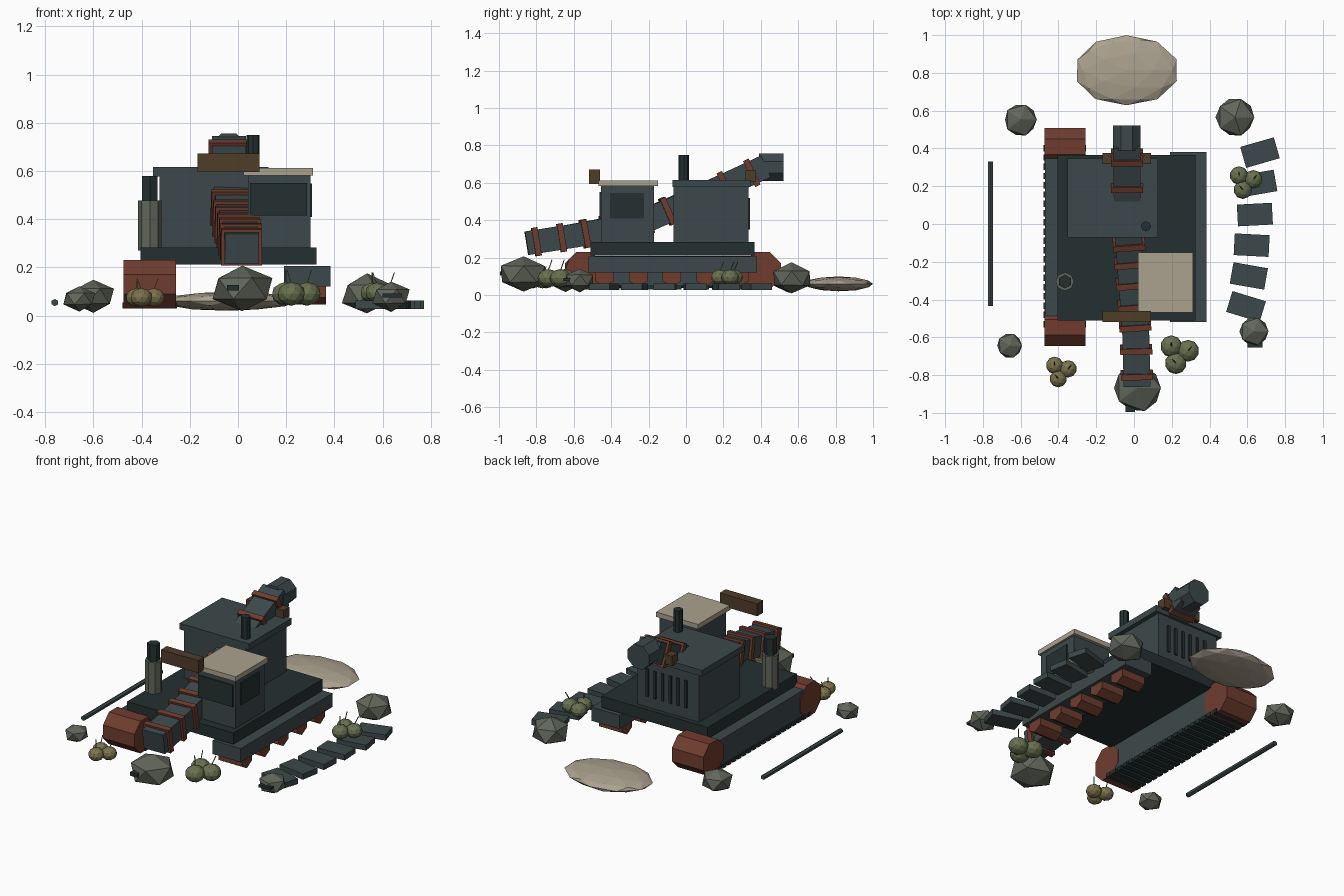
import bpy, bmesh, math, random
from mathutils import Vector, Matrix

random.seed(4)
cube = bpy.data.objects.get("Cube")
if cube:
    bpy.data.objects.remove(cube, do_unlink=True)


def material(name, *rgb):
    m = bpy.data.materials.new(name)
    m.use_nodes = True
    m.diffuse_color = (*rgb, 1)
    m.node_tree.nodes["Principled BSDF"].inputs["Base Color"].default_value = (*rgb, 1)
    return m


STEEL = material("blue grey steel", .046, .066, .07)
DARK = material("dark steel", .018, .03, .031)
RUST = material("rust", .16, .046, .028)
CREAM = material("faded cream", .41, .36, .275)
WOOD = material("dark brown", .078, .048, .022)
STONE = material("grey green stone", .12, .133, .105)
GREEN = material("gourd green", .14, .165, .08)
OLIVE = material("gourd olive", .2, .17, .075)


def finish(name, bm, mat, matrix):
    me = bpy.data.meshes.new(name)
    bm.to_mesh(me)
    bm.free()
    me.materials.append(mat)
    ob = bpy.data.objects.new(name, me)
    ob.matrix_world = matrix
    bpy.context.collection.objects.link(ob)
    return ob


def block(name, mat, center, size, rot=Matrix()):
    bm = bmesh.new()
    bmesh.ops.create_cube(bm, size=1)
    bmesh.ops.scale(bm, vec=size, verts=bm.verts)
    return finish(name, bm, mat, Matrix.Translation(center) @ rot)


def span(name, mat, x, y, z):
    """Box given by its limits on each axis."""
    return block(name, mat, [sum(a) / 2 for a in (x, y, z)], [a[1] - a[0] for a in (x, y, z)])


def rod(name, mat, start, end, radius, sides, turn=0):
    """Prism running from start to end."""
    start, end = Vector(start), Vector(end)
    d = end - start
    bm = bmesh.new()
    bmesh.ops.create_cone(bm, cap_ends=True, segments=sides, radius1=radius, radius2=radius, depth=d.length)
    rot = d.to_track_quat('Z', 'Y').to_matrix().to_4x4() @ Matrix.Rotation(turn, 4, 'Z')
    return finish(name, bm, mat, Matrix.Translation((start + end) / 2) @ rot)


def ball(name, mat, center, size, detail, jitter=0):
    bm = bmesh.new()
    bmesh.ops.create_icosphere(bm, subdivisions=detail, radius=1)
    for v in bm.verts:
        v.co *= 1 + random.uniform(-jitter, jitter)
    bmesh.ops.scale(bm, vec=size, verts=bm.verts)
    return finish(name, bm, mat, Matrix.Translation(center))


# Complete right track: frame, end drums and ground shoes
span("right_track_frame", STEEL, (-.47, -.26), (-.54, .4), (.05, .21))
for end, y in (("front", -.547), ("rear", .408)):
    rod("right_drum_" + end, RUST, (-.475, y, .13), (-.258, y, .13), .108, 8, math.pi / 8)
for i in range(20):
    block("right_track_shoe", DARK, (-.366, -.53 + i * .049, .042), (.226, .034, .024))

# Broken left track: bare frame on road wheels
span("left_track_frame", STEEL, (.19, .383), (-.52, .38), (.12, .205))
for i in range(5):
    y = -.435 + i * .18
    rod("left_road_wheel", RUST, (.205, y, .103), (.365, y, .103), .057, 6)

# Deck
span("chassis_deck", DARK, (-.405, .325), (-.51, .365), (.212, .283))

# Engine house with roof, rear vents and chimney
span("engine_house", STEEL, (-.325, .1), (-.068, .335), (.283, .58))
span("engine_roof", STEEL, (-.352, .127), (-.071, .346), (.578, .616))
for i in range(6):
    block("engine_vent", DARK, (-.235 + i * .053, .339, .435), (.018, .009, .17))
rod("chimney", DARK, (.063, -.012, .6), (.063, -.012, .75), .027, 8)

# Cab with roof and window plates
span("cab", STEEL, (.042, .3), (-.455, -.17), (.283, .585))
span("cab_roof", CREAM, (.022, .312), (-.468, -.15), (.582, .612))
span("cab_front_window", DARK, (.05, .287), (-.463, -.454), (.415, .55))
span("cab_side_window", DARK, (.299, .306), (-.405, -.225), (.41, .547))

# Exhaust stack on the deck
rod("stack_drum", STONE, (-.366, -.305, .27), (-.366, -.305, .478), .049, 8)
rod("stack_pipe", DARK, (-.366, -.305, .47), (-.366, -.305, .58), .037, 6)

# Duct: square sections along a bent path, with rust collars
path = [Vector(p) for p in ((.016, -.845, .278), (.01, -.6, .317), (0, -.45, .345),
                            (-.02, -.2, .405), (-.034, 0, .492), (-.037, .2, .583), (-.037, .42, .685))]


def heading(a, b):
    return (b - a).to_track_quat('Y', 'Z').to_matrix().to_4x4()


for a, b in zip(path, path[1:]):
    block("duct_section", STEEL, (a + b) / 2, (.142, (b - a).length + .015, .127), heading(a, b))
for y in (-.8, -.665, -.54, -.43, -.315, -.205, -.1, .21, .352):
    a, b = next((a, b) for a, b in zip(path, path[1:]) if a.y <= y <= b.y)
    block("duct_collar", RUST, a.lerp(b, (y - a.y) / (b.y - a.y)), (.17, .032, .153), heading(a, b))
rod("duct_outlet", STEEL, (-.038, .39, .683), (-.038, .522, .683), .079, 8, math.pi / 8)

# Wooden beams
span("front_beam", WOOD, (-.167, .09), (-.518, -.46), (.595, .672))
span("rear_beam", WOOD, (-.167, .09), (.318, .375), (.605, .665))

# Thrown track plates, fanned in an arc
for x, y, angle in ((.667, .378, 16), (.658, .215, 10), (.64, .05, 3),
                    (.623, -.112, -3), (.608, -.275, -10), (.593, -.437, -17)):
    block("loose_track_plate", STEEL, (x, y, .045), (.185, .115, .034),
          Matrix.Rotation(math.radians(angle), 4, 'Z'))

# Fallen pole
rod("fallen_pole", STEEL, (-.76, -.435, .054), (-.76, .33, .054), .015, 6)

# Rocks
for x, y, z, r, h in ((-.6, .552, .08, .095, .07), (.535, .565, .09, .112, .083),
                      (-.658, -.645, .07, .073, .052), (.635, -.568, .08, .084, .063),
                      (.018, -.868, .112, .138, .097)):
    ball("rock", STONE, (x, y, z), (r, r, h), 1, .04)
block("big_rock_shard", DARK, (-.02, -.965, .115), (.05, .06, .022))
block("small_rock_shard", DARK, (.64, -.635, .083), (.08, .04, .016))

# Sand mound
ball("sand_mound", CREAM, (-.04, .815, .06), (.275, .187, .04), 2, .02)

# Gourd clusters with thin stems
clusters = ((GREEN, .235, -.685, .09, .058), (OLIVE, -.39, -.778, .075, .046), (GREEN, .588, .225, .095, .049))
for mat, cx, cy, z, r in clusters:
    for angle in (15, 135, 255):
        a = math.radians(angle)
        x, y = cx + r * .92 * math.cos(a), cy + r * .92 * math.sin(a)
        ball("gourd", mat, (x, y, z), (r, r, r * .85), 2)
        tip = (x + .02 * math.cos(a * 2), y + .02, z + r * 1.7)
        rod("gourd_stem", mat, (x, y, z + r * .7), tip, .003, 4)
